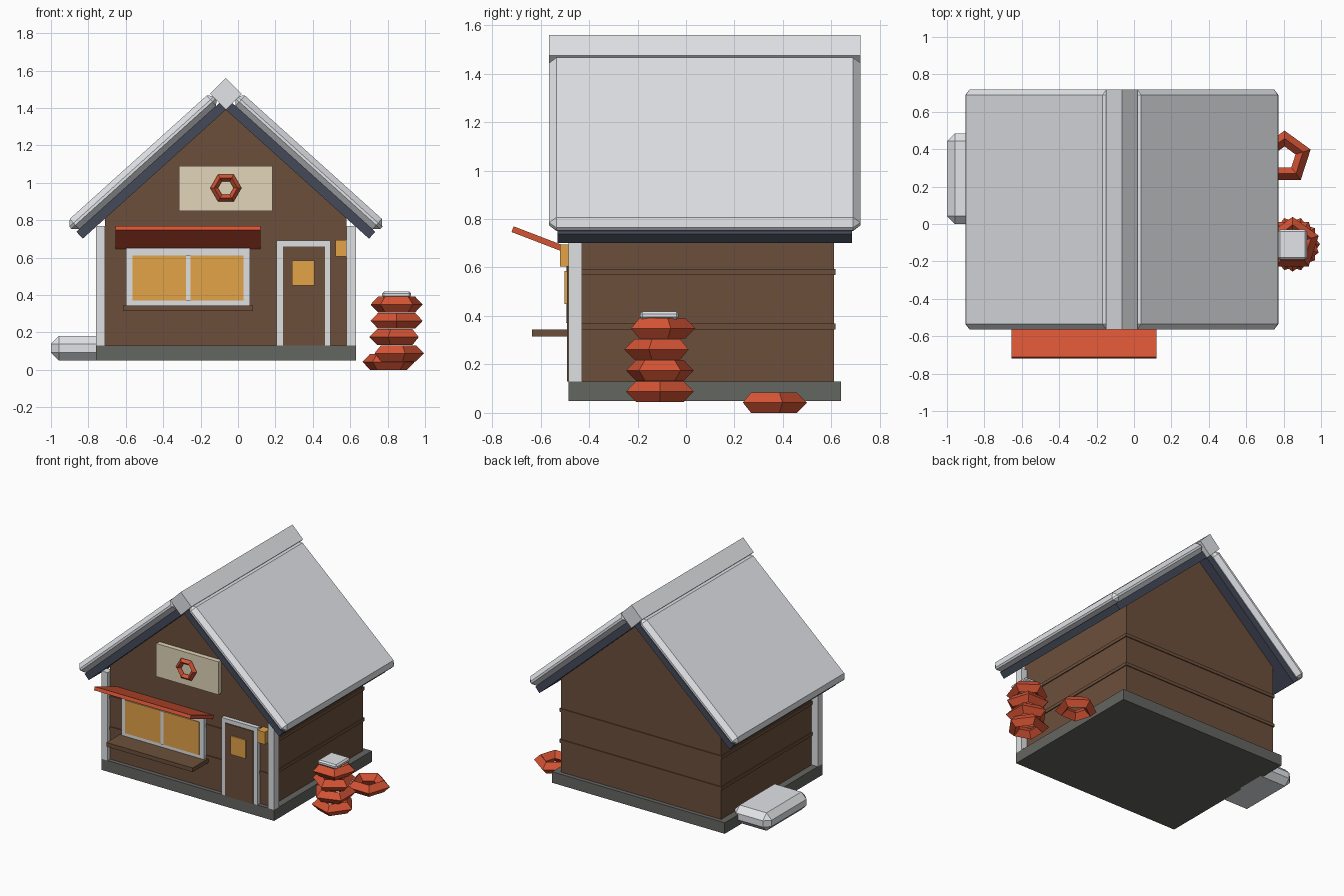
import bpy
import math
from mathutils import Matrix, Vector

cube = bpy.data.objects.get("Cube")
if cube:
    bpy.data.objects.remove(cube, do_unlink=True)


def material(name, rgb):
    """Flat colour from display values, stored as linear."""
    lin = [((c / 255 + 0.055) / 1.055) ** 2.4 for c in rgb] + [1]
    m = bpy.data.materials.new(name)
    m.use_nodes = True
    m.diffuse_color = lin
    m.node_tree.nodes["Principled BSDF"].inputs["Base Color"].default_value = lin
    return m


SNOW = material("snow", (226, 228, 232))
TRIM = material("pale trim", (222, 224, 226))
WOOD = material("brown wood", (108, 79, 59))
STONE = material("grey stone", (100, 102, 97))
ROOF = material("dark slate", (68, 74, 89))
RED = material("warm red", (212, 83, 52))
AMBER = material("amber glass", (226, 163, 72))
CREAM = material("cream board", (226, 213, 184))


def mesh_object(name, verts, faces, mat):
    me = bpy.data.meshes.new(name)
    me.from_pydata(verts, [], faces)
    me.materials.append(mat)
    ob = bpy.data.objects.new(name, me)
    bpy.context.collection.objects.link(ob)
    return ob


def extrude_y(name, profile, y0, y1, mat, bevel=0):
    """Prism from an xz profile, running from y0 to y1."""
    n = len(profile)
    verts = [(x, y, z) for y in (y0, y1) for x, z in profile]
    faces = [tuple(range(n)), tuple(range(2 * n - 1, n - 1, -1))]
    faces += [(i, i + n, (i + 1) % n + n, (i + 1) % n) for i in range(n)]
    ob = mesh_object(name, verts, faces, mat)
    area = sum(profile[i][0] * profile[(i + 1) % n][1]
               - profile[(i + 1) % n][0] * profile[i][1] for i in range(n))
    if area < 0:
        ob.data.flip_normals()
    if bevel:
        mod = ob.modifiers.new("soft edges", 'BEVEL')
        mod.width, mod.segments = bevel, 1
    return ob


def box(name, x, y, z, mat, bevel=0):
    profile = [(x[0], z[0]), (x[1], z[0]), (x[1], z[1]), (x[0], z[1])]
    return extrude_y(name, profile, y[0], y[1], mat, bevel)


def ring(name, centre, sides, major, minor, turn, mat, upright=False):
    """Low-poly ring with a diamond cross-section."""
    verts, faces = [], []
    for i in range(sides):
        a = math.radians(turn) + math.tau * i / sides
        for j in range(4):
            b = math.tau * j / 4
            r = major + minor * math.cos(b)
            verts.append(Vector((r * math.cos(a), r * math.sin(a), minor * math.sin(b))))
            k, m = (i + 1) % sides, (j + 1) % 4
            faces.append((i * 4 + j, k * 4 + j, k * 4 + m, i * 4 + m))
    if upright:
        verts = [Matrix.Rotation(math.pi / 2, 3, 'X') @ v for v in verts]
    ob = mesh_object(name, verts, faces, mat)
    ob.location = centre
    return ob


# House body
MID, APEX = -0.065, 1.39
BACK, FRONT = 0.61, -0.455
HALF = 0.645
SLOPE = math.radians(42)
eave = APEX - HALF * math.tan(SLOPE)
box("foundation", (MID - 0.695, MID + 0.695), (-0.485, 0.64), (0.05, 0.13), STONE)
extrude_y("walls", [(MID - HALF, 0.13), (MID + HALF, 0.13), (MID + HALF, eave),
                    (MID, APEX), (MID - HALF, eave)], FRONT, BACK, WOOD)
for i, z in enumerate((0.357, 0.582)):
    box(f"wall_band_{i + 1}", (MID - HALF - 0.007, MID + HALF + 0.007),
        (FRONT - 0.007, BACK + 0.007), (z - 0.012, z + 0.012), WOOD)


# Roof: each slab is given by distance down the slope and height off it
def roof_slab(name, side, down, up, y, mat, bevel=0):
    c, s = math.cos(SLOPE), math.sin(SLOPE)
    corners = [(down[0], up[0]), (down[1], up[0]), (down[1], up[1]), (down[0], up[1])]
    profile = [(MID + side * (d * c + u * s), APEX - d * s + u * c) for d, u in corners]
    extrude_y(name, profile, y[0], y[1], mat, bevel)


for side, label in ((1, "left"), (-1, "right")):
    roof_slab(f"{label}_roof", side, (0, 1.03), (0, 0.05), (-0.53, 0.685), ROOF)
    roof_slab(f"{label}_roof_snow", side, (-0.005, 1.04), (0.05, 0.125),
              (-0.565, 0.72), SNOW, 0.03)
    edge = MID + side * 0.67
    box(f"{label}_corner_post", (edge - 0.025, edge + 0.025), (-0.485, -0.43),
        (0.13, 0.77), TRIM)
r = 0.085
extrude_y("ridge_snow", [(MID - r, 1.475), (MID, 1.475 - r), (MID + r, 1.475),
                         (MID, 1.475 + r)], -0.565, 0.72, SNOW)

# Serving window with shelf and awning
box("window_frame", (-0.6, 0.065), (-0.485, FRONT), (0.345, 0.65), TRIM)
box("window_glass", (-0.565, 0.03), (-0.49, FRONT), (0.37, 0.61), AMBER)
box("window_bar", (-0.277, -0.255), (-0.495, FRONT), (0.37, 0.61), TRIM)
box("shelf", (-0.615, 0.08), (-0.635, FRONT), (0.315, 0.345), WOOD)
awning = box("awning", (-0.655, 0.12), (-0.14, 0.14), (-0.0125, 0.0125), RED)
awning.location = (0, -0.585, 0.708)
awning.rotation_euler.x = math.radians(-21)

# Door and lamp
box("door_frame", (0.205, 0.495), (-0.485, FRONT), (0.13, 0.69), TRIM)
box("door", (0.24, 0.465), (-0.492, FRONT), (0.13, 0.66), WOOD)
box("door_window", (0.29, 0.41), (-0.502, FRONT), (0.45, 0.585), AMBER)
box("lamp", (0.52, 0.58), (-0.52, FRONT), (0.605, 0.695), AMBER)

# Gable sign with ring emblem
box("sign_board", (-0.315, 0.185), (-0.49, FRONT), (0.85, 1.09), CREAM)
ring("sign_ring", (MID, -0.5, 0.972), 6, 0.0625, 0.021, 0, RED, upright=True)

# Stack of rings beside the house
STACK = (0.848, -0.108)
for i, turn in enumerate((0, 180, -90, 90)):
    ring(f"stacked_ring_{i + 1}", (*STACK, 0.088 + i * 0.087), 5, 0.104, 0.0425, turn, RED)
ring("loose_ring", (0.805, 0.353, 0.0425), 5, 0.104, 0.0425, 90, RED)
box("stack_snow", (0.77, 0.925), (-0.19, -0.03), (0.385, 0.418), SNOW, 0.01)

# Snow drift against the side wall
box("snow_drift", (-1.0, -0.7), (0.0, 0.485), (0.05, 0.18), SNOW, 0.042)
